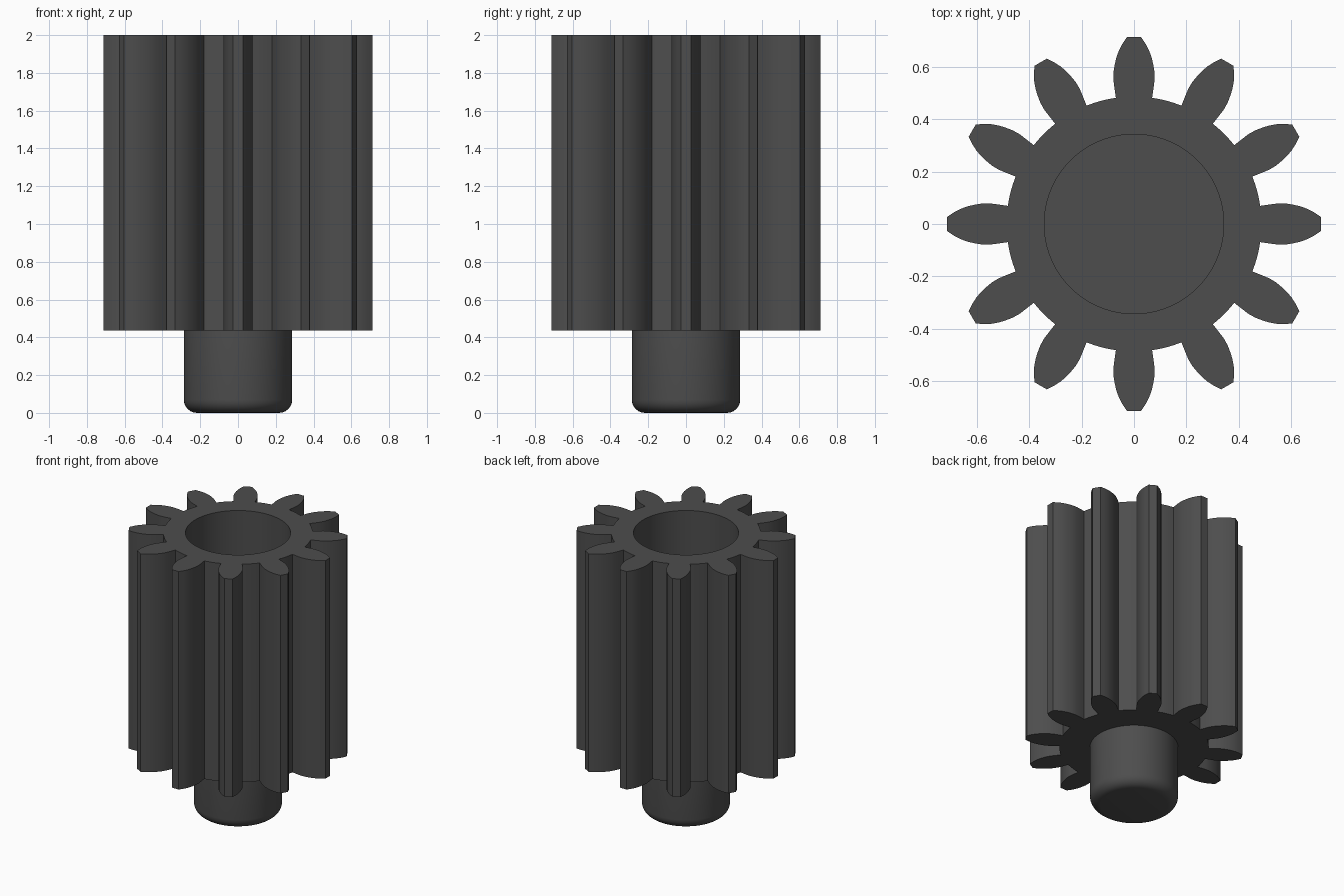
import bpy, bmesh, math

if "Cube" in bpy.data.objects:
    bpy.data.objects.remove(bpy.data.objects["Cube"])

TEETH = 12
Z0, Z1, FLOOR = 0.435, 2.0, 0.57
ROOT_R, BORE_R = 0.486, 0.342

steel = bpy.data.materials.new("dark grey")
steel.diffuse_color = (0.075, 0.075, 0.075, 1)
steel.use_nodes = True
steel.node_tree.nodes["Principled BSDF"].inputs["Base Color"].default_value = steel.diffuse_color


def finish(bm, name):
    bmesh.ops.recalc_face_normals(bm, faces=bm.faces)
    mesh = bpy.data.meshes.new(name)
    bm.to_mesh(mesh)
    bm.free()
    mesh.materials.append(steel)
    obj = bpy.data.objects.new(name, mesh)
    bpy.context.collection.objects.link(obj)
    bpy.ops.object.select_all(action='DESELECT')
    obj.select_set(True)
    bpy.context.view_layer.objects.active = obj
    bpy.ops.object.shade_smooth_by_angle(angle=math.radians(28))


# Pinion: toothed wall around a blind bore
bm = bmesh.new()
pitch = math.tau / TEETH
half = math.asin(0.069 / ROOT_R)
# four steps under each tooth, then four along the valley
angles = []
for t in range(TEETH):
    c = t * pitch
    angles += [c - half + half * i / 2 for i in range(4)]
    angles += [c + half + (pitch - 2 * half) * i / 4 for i in range(4)]
n = len(angles)


def ring(r, z):
    return [bm.verts.new((r * math.cos(a), r * math.sin(a), z)) for a in angles]


root_low, root_top = ring(ROOT_R, Z0), ring(ROOT_R, Z1)
bore_top, bore_low = ring(BORE_R, Z1), ring(BORE_R, FLOOR)
for i in range(n):
    j = (i + 1) % n
    bm.faces.new((root_top[i], root_top[j], bore_top[j], bore_top[i]))
    bm.faces.new((bore_top[i], bore_top[j], bore_low[j], bore_low[i]))
    if i % 8 >= 4:
        bm.faces.new((root_low[i], root_low[j], root_top[j], root_top[i]))
bm.faces.new(bore_low)
bm.faces.new(root_low)

# Teeth: (radius, half width) along one flank, mirrored for the other
flank = [(0.515, 0.074), (0.55, 0.0785), (0.58, 0.078), (0.61, 0.073),
         (0.635, 0.067), (0.66, 0.058), (0.685, 0.045), (0.712, 0.027)]
outline = [(r, -w) for r, w in flank] + [(r, w) for r, w in reversed(flank)]
for t in range(TEETH):
    c, s = math.cos(t * pitch), math.sin(t * pitch)
    chains = []
    for z, root in ((Z0, root_low), (Z1, root_top)):
        base = [root[(t * 8 + k) % n] for k in range(5)]
        edge = [bm.verts.new((r * c - w * s, r * s + w * c, z)) for r, w in outline]
        bm.faces.new(edge + base[::-1])
        chains.append([base[0]] + edge + [base[4]])
    low, top = chains
    for k in range(len(low) - 1):
        bm.faces.new((low[k], low[k + 1], top[k + 1], top[k]))
finish(bm, "pinion")

# Shaft stub with a rounded lower rim
bm = bmesh.new()
R, F, SEG = 0.287, 0.07, 64
profile = [(R, Z0)]
for i in range(7):
    a = i / 6 * math.pi / 2
    profile.append((R - F + F * math.cos(a), F - F * math.sin(a)))
rings = [[bm.verts.new((r * math.cos(math.tau * k / SEG),
                        r * math.sin(math.tau * k / SEG), z)) for k in range(SEG)]
         for r, z in profile]
for a, b in zip(rings, rings[1:]):
    for k in range(SEG):
        m = (k + 1) % SEG
        bm.faces.new((a[k], a[m], b[m], b[k]))
bm.faces.new(rings[-1])
bm.faces.new(rings[0])
finish(bm, "shaft_stub")
